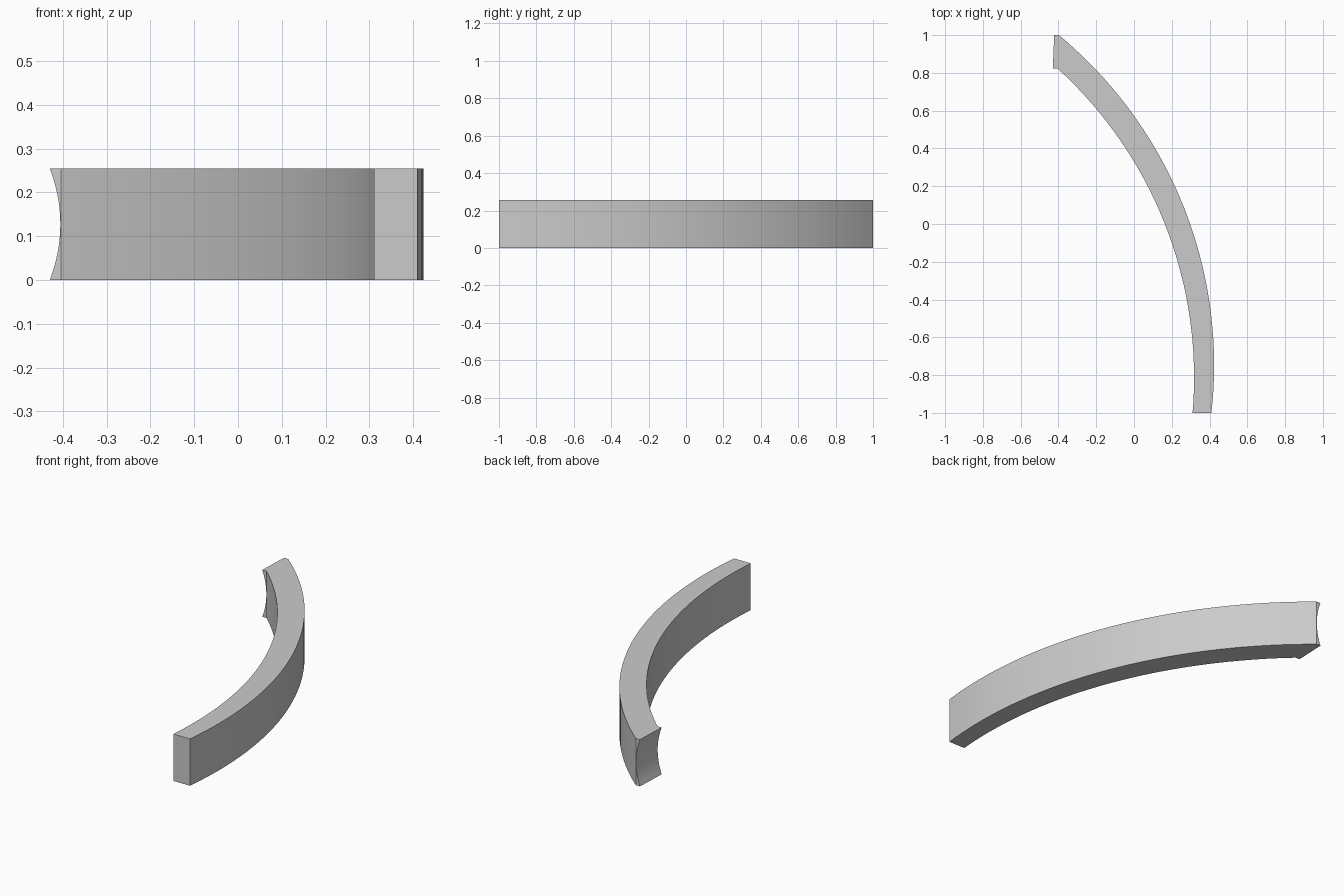
import bpy
import bmesh
import math

if "Cube" in bpy.data.objects:
    bpy.data.objects.remove(bpy.data.objects["Cube"], do_unlink=True)

HEIGHT = 0.255
SEGMENTS = 40
ROWS = 16
SAG = 0.024

grey = bpy.data.materials.new("light_grey")
grey.use_nodes = True
colour = (0.6, 0.6, 0.6, 1)
grey.diffuse_color = colour
grey.node_tree.nodes["Principled BSDF"].inputs["Base Color"].default_value = colour


def arc(cx, cy, r, y0, y1):
    """Points on the right side of a circle, from height y0 to y1."""
    a0, a1 = math.asin((y0 - cy) / r), math.asin((y1 - cy) / r)
    angles = [a0 + (a1 - a0) * i / SEGMENTS for i in range(SEGMENTS + 1)]
    return [(cx + r * math.cos(a), cy + r * math.sin(a)) for a in angles]


# Plan outline: the outer and inner curves, thicker toward the back
outer = arc(-1.846, -0.748, 2.27, -1, 1)
inner = arc(-1.893, -0.812, 2.211, -1, 0.823)

# Stack the outline in rows; the back end is hollowed like a saddle
bm = bmesh.new()
loops = []
for row in range(ROWS + 1):
    t = row / ROWS
    lip = 0.001 + SAG * (2 * t - 1) ** 2
    (ox, oy), (ix, iy) = outer[-1], inner[-1]
    plan = outer + [(ox - lip, oy), (ix - lip, iy)] + inner[::-1]
    loops.append([bm.verts.new((x, y, HEIGHT * t)) for x, y in plan])

count = len(loops[0])
for low, high in zip(loops, loops[1:]):
    for i in range(count):
        j = (i + 1) % count
        bm.faces.new((low[i], low[j], high[j], high[i]))

# Top and bottom faces, as strips between the two curves
for loop in (loops[0], loops[-1]):
    for i in range(count // 2 - 1):
        bm.faces.new((loop[i], loop[i + 1], loop[count - 2 - i], loop[count - 1 - i]))
bmesh.ops.recalc_face_normals(bm, faces=bm.faces)

mesh = bpy.data.meshes.new("curved_beam")
bm.to_mesh(mesh)
bm.free()
mesh.materials.append(grey)
beam = bpy.data.objects.new("curved_beam", mesh)
bpy.context.collection.objects.link(beam)

# Smooth curved walls with crisp edges
bpy.ops.object.select_all(action="DESELECT")
beam.select_set(True)
bpy.context.view_layer.objects.active = beam
bpy.ops.object.shade_smooth_by_angle(angle=math.radians(25))
